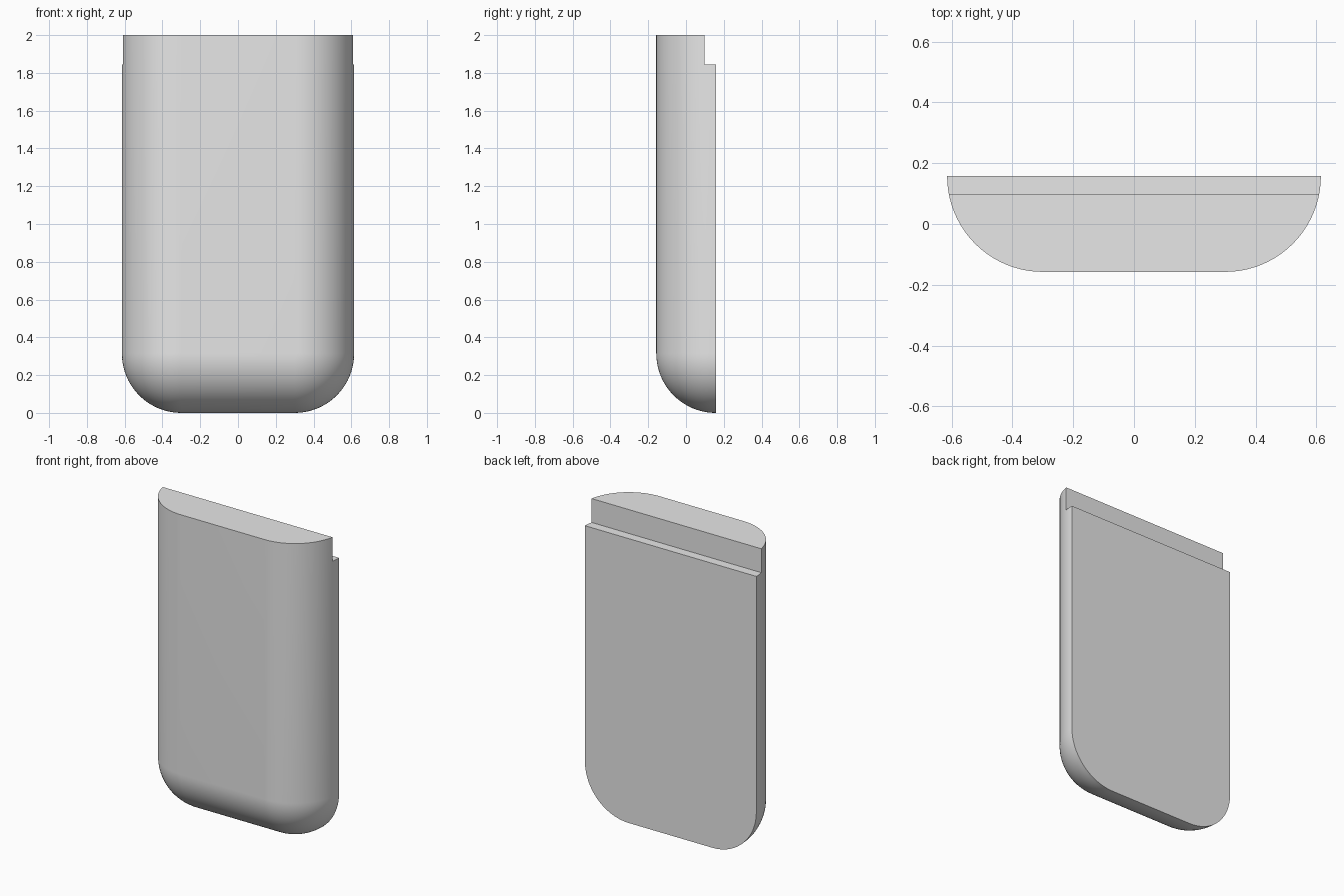
import bpy, bmesh
from math import sin, cos, pi

cube = bpy.data.objects.get("Cube")
if cube:
    bpy.data.objects.remove(cube, do_unlink=True)

HALF_W, HEIGHT, RADIUS = 0.615, 2.0, 0.315
BACK_Y = 0.1575
STEP_Y, STEP_Z = 0.098, 1.845
SEG = 20

grey = bpy.data.materials.new("light_grey")
grey.use_nodes = True
colour = (0.8, 0.8, 0.8, 1)
grey.diffuse_color = colour
grey.node_tree.nodes["Principled BSDF"].inputs["Base Color"].default_value = colour


def outline(bm, angle):
    """U-shaped outline, inset and moved forward along the rounded edge."""
    r, y = RADIUS * cos(angle), BACK_Y - RADIUS * sin(angle)
    cx = HALF_W - RADIUS
    half = [(cx + r, HEIGHT)]
    for i in range(SEG + 1):
        a = i / SEG * pi / 2
        half.append((cx + r * cos(a), RADIUS - r * sin(a)))
    points = half + [(-x, z) for x, z in reversed(half)]
    return [bm.verts.new((x, y, z)) for x, z in points]


# Solid body: stacked outlines from the flat back to the flat front
bm = bmesh.new()
rings = [outline(bm, i / SEG * pi / 2) for i in range(SEG + 1)]
for a, b in zip(rings, rings[1:]):
    for i in range(len(a) - 1):
        bm.faces.new((a[i], a[i + 1], b[i + 1], b[i]))
bm.faces.new(rings[0])
bm.faces.new(rings[-1])
bm.faces.new([r[0] for r in rings] + [r[-1] for r in reversed(rings)])
bmesh.ops.remove_doubles(bm, verts=bm.verts, dist=1e-4)
bmesh.ops.recalc_face_normals(bm, faces=bm.faces)
mesh = bpy.data.meshes.new("rounded_body")
bm.to_mesh(mesh)
bm.free()
mesh.materials.append(grey)
body = bpy.data.objects.new("rounded_body", mesh)
bpy.context.collection.objects.link(body)

# Step cut along the top of the back
bpy.ops.mesh.primitive_cube_add(size=1, location=(0, STEP_Y + 0.25, STEP_Z + 0.25))
cutter = bpy.context.object
cutter.name = "step_cutter"
cutter.scale = (2, 0.5, 0.5)
cutter.hide_render = True
cutter.data.materials.append(grey)
bpy.context.view_layer.update()

cut = body.modifiers.new("step", 'BOOLEAN')
cut.operation = 'DIFFERENCE'
cut.solver = 'EXACT'
cut.object = cutter
bpy.ops.object.select_all(action='DESELECT')
body.select_set(True)
bpy.context.view_layer.objects.active = body
bpy.ops.object.modifier_apply(modifier=cut.name)
bpy.data.objects.remove(cutter, do_unlink=True)

bpy.ops.object.shade_smooth_by_angle(angle=pi / 6)
